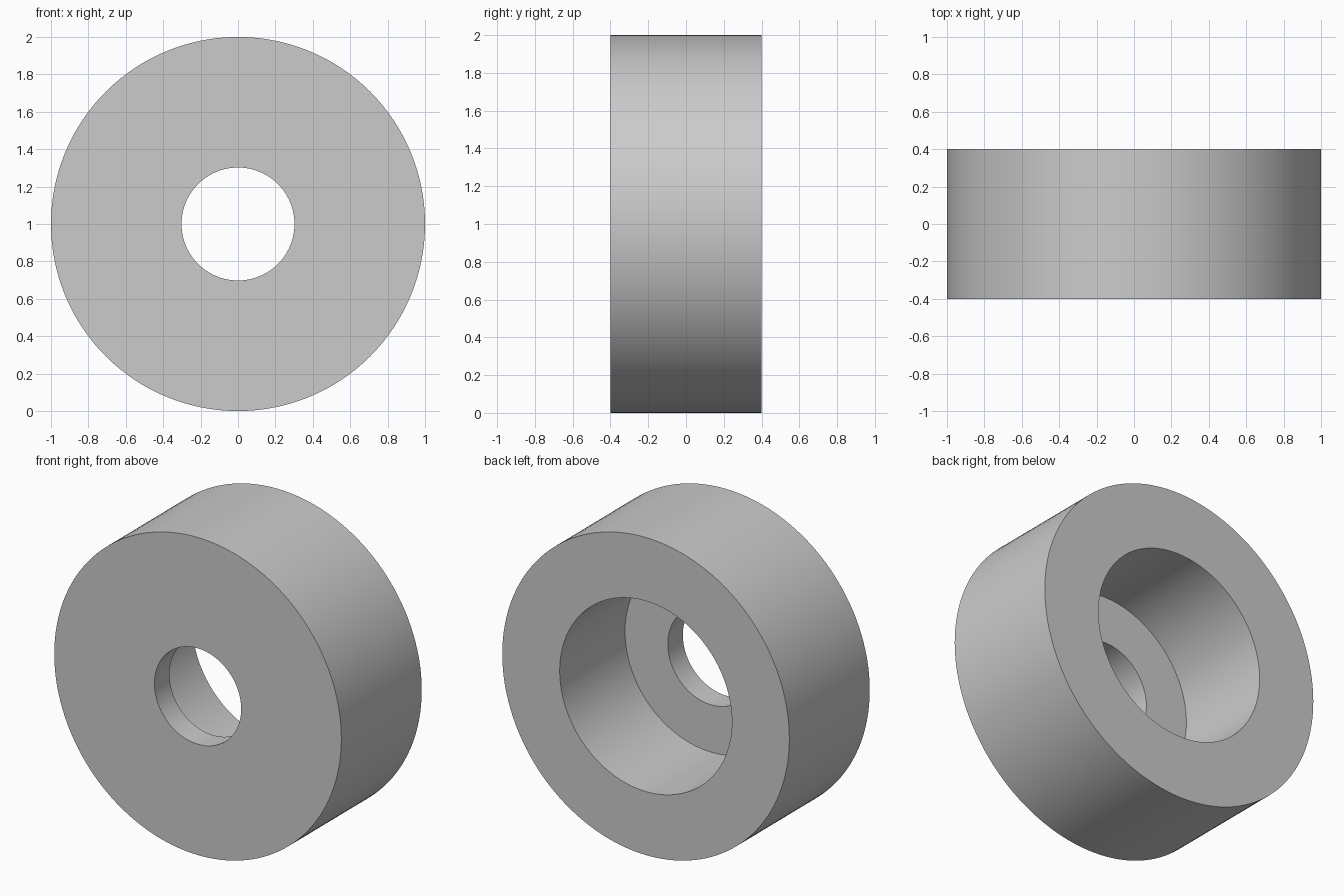
import bpy
import bmesh
from math import radians, tau
from mathutils import Matrix, Vector

cube = bpy.data.objects.get("Cube")
if cube:
    bpy.data.objects.remove(cube, do_unlink=True)

SEGMENTS = 128
OUTER, BORE, HOLE = 1.0, 0.6, 0.302
FRONT, LEDGE, BACK = -0.4, -0.25, 0.4

# Plain grey material
grey = bpy.data.materials.new("plain grey")
grey.use_nodes = True
colour = (0.6, 0.6, 0.6, 1.0)
grey.diffuse_color = colour
grey.node_tree.nodes["Principled BSDF"].inputs["Base Color"].default_value = colour

# Closed (radius, y) section of the counterbored ring
section = [(HOLE, FRONT), (OUTER, FRONT), (OUTER, BACK),
           (BORE, BACK), (BORE, LEDGE), (HOLE, LEDGE)]

# Turn the section around the y axis
bm = bmesh.new()
rings = []
for i in range(SEGMENTS):
    turn = Matrix.Rotation(tau * i / SEGMENTS, 3, 'Y')
    rings.append([bm.verts.new(turn @ Vector((r, y, 0))) for r, y in section])
for i, ring in enumerate(rings):
    following = rings[(i + 1) % SEGMENTS]
    for j in range(len(section)):
        k = (j + 1) % len(section)
        bm.faces.new((ring[j], ring[k], following[k], following[j]))
bmesh.ops.recalc_face_normals(bm, faces=bm.faces)

mesh = bpy.data.meshes.new("counterbored_ring")
bm.to_mesh(mesh)
bm.free()
mesh.materials.append(grey)
ring_object = bpy.data.objects.new("counterbored_ring", mesh)
ring_object.location.z = OUTER
bpy.context.collection.objects.link(ring_object)

# Smooth round walls with crisp rims
bpy.ops.object.select_all(action='DESELECT')
ring_object.select_set(True)
bpy.context.view_layer.objects.active = ring_object
bpy.ops.object.shade_smooth_by_angle(angle=radians(30))
